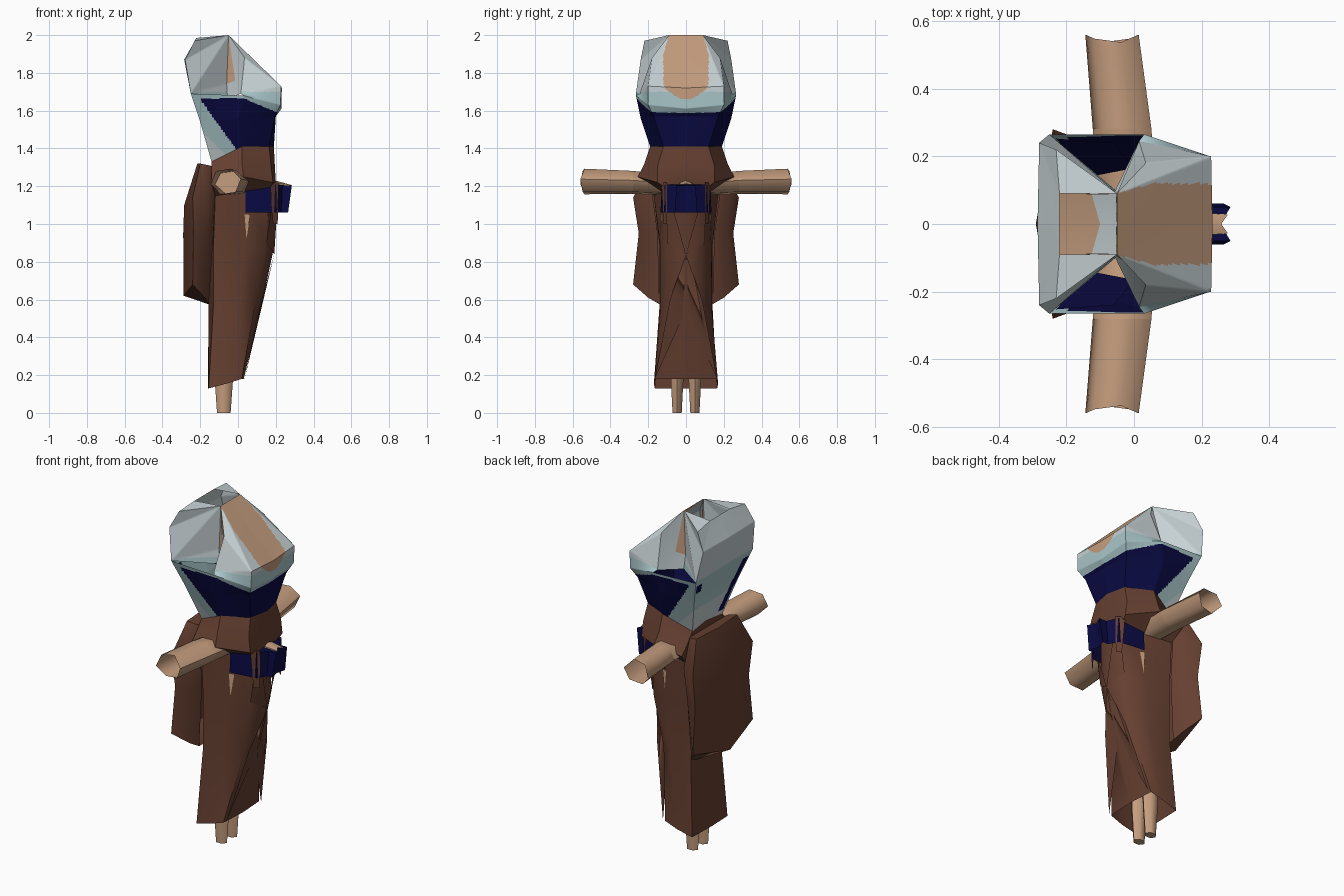
import bpy, bmesh, math

cube = bpy.data.objects.get("Cube")
if cube:
    bpy.data.objects.remove(cube)


def material(name, r, g, b):
    m = bpy.data.materials.new(name)
    m.use_nodes = True
    m.diffuse_color = (r, g, b, 1)
    node = next(n for n in m.node_tree.nodes if n.type == 'BSDF_PRINCIPLED')
    node.inputs["Base Color"].default_value = (r, g, b, 1)
    node.inputs["Roughness"].default_value = 0.8
    return m


BROWN = material("brown cloth", 0.13, 0.05, 0.03)
SKIN = material("skin", 0.56, 0.34, 0.21)
NAVY = material("navy cloth", 0.003, 0.003, 0.055)
WHITE = material("pale cloth", 0.57, 0.64, 0.66)
BLUE = material("light blue cloth", 0.40, 0.57, 0.59)


def build(name, faces, mats, cuts=0, rule=None, fix=True, angle=45):
    """Make an object from a list of polygons given as points."""
    bm = bmesh.new()
    for f in faces:
        bm.faces.new([bm.verts.new(p) for p in f])
    bmesh.ops.remove_doubles(bm, verts=bm.verts[:], dist=0.0005)
    if fix:
        bmesh.ops.recalc_face_normals(bm, faces=bm.faces[:])
    if cuts:
        bmesh.ops.subdivide_edges(bm, edges=bm.edges[:], cuts=cuts, use_grid_fill=True)
    if rule:
        for f in bm.faces:
            f.material_index = rule(f.calc_center_median())
    me = bpy.data.meshes.new(name)
    bm.to_mesh(me)
    bm.free()
    for m in mats:
        me.materials.append(m)
    ob = bpy.data.objects.new(name, me)
    bpy.context.collection.objects.link(ob)
    bpy.ops.object.select_all(action='DESELECT')
    ob.select_set(True)
    bpy.context.view_layer.objects.active = ob
    bpy.ops.object.shade_smooth_by_angle(angle=math.radians(angle))


def mirror(faces):
    return faces + [[(x, -y, z) for x, y, z in reversed(f)] for f in faces]


def loft(rings, closed=False):
    """Quads between successive rings of points."""
    out = []
    for a, b in zip(rings, rings[1:]):
        n = len(a)
        for i in range(n if closed else n - 1):
            j = (i + 1) % n
            out.append([a[i], a[j], b[j], b[i]])
    return out


# Torso: half rings run front centre, front corner, side, back corner, back centre
waist = [(.19, 0, 1.41), (.165, .12, 1.41), (.02, .19, 1.41), (-.14, .14, 1.33), (-.13, 0, 1.34)]
ribs = [(.2, 0, 1.57), (.195, .17, 1.57), (.0, .24, 1.56), (-.2, .21, 1.54), (-.19, 0, 1.54)]
bust = [(.23, 0, 1.61), (.225, .2, 1.63), (.03, .265, 1.68), (-.25, .265, 1.69), (-.25, 0, 1.69)]
_, chest, side, back, back_mid = bust
chest_mid, chest_top = (.232, 0, 1.72), (.228, .2, 1.73)
cheek, side_top = (.035, .18, 1.88), (.015, .245, 1.69)
neck_mid, neck = (-.05, 0, 2), (-.05, .09, 2)
fold, fold_front, fold_low = (-.06, .09, 1.74), (-.015, .12, 1.76), (-.055, .1, 1.66)
blade, blade_mid = (-.28, .24, 1.87), (-.285, 0, 1.87)
shoulder, rim, rim_mid = (-.23, .22, 1.97), (-.22, .09, 1.985), (-.22, 0, 1.985)

torso = loft([waist, ribs, bust]) + [
    [bust[0], chest, chest_top, chest_mid],
    [chest, side, side_top, chest_top],
    [chest_mid, chest_top, neck, neck_mid],
    [chest_top, cheek, neck],
    [chest_top, side_top, cheek],
    [neck, fold, back],
    [fold, fold_low, back],
    [neck, back, blade],
    [neck, blade, shoulder],
    [neck, shoulder, rim],
    [back, back_mid, blade_mid, blade],
    [blade, blade_mid, rim_mid, rim],
    [blade, rim, shoulder],
]


def torso_colour(c):
    x, y, z = c.x, abs(c.y), c.z
    stripe = .09 + .03 * min(1, (2 - z) / .1) - 12 * max(0, 1.75 - z) ** 2
    if x > -.05 and x + z > 1.87 and z > 1.66 and y < stripe:
        return 3
    if z < 1.665 - .42 * max(0, x - .03) and x > -.02 - .72 * (z - 1.41):
        return 2
    # Dark stripe beside the back corner
    corner = .14 + .35 * (z - 1.33)
    if x < -.13 and corner - .06 < y < corner - .015 and (1.36 if c.y < 0 else 1.6) < z < 1.66:
        return 2
    return 1 if z < 1.7 and x + z > 1.3 else 0


build("torso", mirror(torso), [WHITE, BLUE, NAVY, SKIN], 23, torso_colour)

# Shoulder folds: pale wall with a narrow wedge of skin, and a dark lining below
build("fold_walls", mirror([
    [neck, cheek, side_top, fold_front],
    [fold, fold_front, side_top, fold_low]]), [WHITE], fix=False)
build("neck_folds", mirror([[neck, fold_front, fold]]), [SKIN], fix=False)
build("sleeve_lining", mirror([
    [(-.23, .252, 1.675), (-.06, .24, 1.66), (0, .165, 1.45), (-.13, .14, 1.42)]]), [NAVY], fix=False)

# Skin inside the neck opening, with a pale collar edge
build("neck_inside", mirror([[(-.26, 0, 1.83), (-.26, .1, 1.83), (-.125, .088, 1.79), (-.1, 0, 1.76)]]), [SKIN])
build("collar_inside", mirror([[(-.1, 0, 1.76), (-.125, .088, 1.79), (-.052, .09, 1.75), (-.052, 0, 1.75)]]), [WHITE])

# Flared hip cloth and long skirt
skirt = [
    waist,
    [(.195, 0, 1.31), (.175, .15, 1.31), (.02, .22, 1.32), (-.14, .19, 1.27), (-.14, 0, 1.27)],
    [(.2, 0, 1.22), (.185, .15, 1.22), (.03, .255, 1.25), (-.14, .24, 1.22), (-.15, 0, 1.21)],
    [(.19, 0, 1.17), (.165, .08, 1.17), (.05, .12, 1.17), (-.12, .17, 1.15), (-.15, 0, 1.15)],
    [(.185, 0, .85), (.15, .09, .87), (.03, .135, .88), (-.13, .14, .88), (-.15, 0, .88)],
    [(.125, 0, .57), (.09, .08, .57), (0, .135, .57), (-.13, .14, .57), (-.155, 0, .57)],
    [(.03, 0, .18), (.02, .165, .18), (-.06, .17, .155), (-.155, .165, .13), (-.16, 0, .13)],
]
build("skirt", mirror(loft(skirt)), [BROWN])

# Crossing front folds of the skirt, and the straps holding the wrap
build("skirt_folds", mirror([
    [(.193, .1, 1.2), (.205, .06, 1.05), (.192, 0, .84), (.15, .1, .9)],
    [(.192, 0, .84), (.13, .085, .6), (.035, .165, .18), (.1, .02, .5)],
    [(.17, .13, 1.22), (.215, .1, 1.22), (.21, .1, 1.0), (.185, .12, 1.0)]]), [BROWN], fix=False)

# Slits showing the legs
build("leg_slits", mirror([
    [(.035, .135, 1.05), (.065, .126, 1.05), (.045, .135, .92)]]), [SKIN], fix=False)

# Back drape: half rings run inner edge, side, outer corner, centre ridge
drape = [
    [(-.13, .15, 1.3), (-.15, .18, 1.31), (-.2, .19, 1.32), (-.215, 0, 1.32)],
    [(-.12, .18, 1.17), (-.16, .25, 1.16), (-.24, .28, 1.14), (-.285, 0, 1.1)],
    [(-.13, .15, .95), (-.16, .215, .95), (-.235, .25, .95), (-.29, 0, .95)],
    [(-.155, .14, .575), (-.175, .2, .61), (-.24, .28, .68), (-.288, 0, .62)],
]
hem_in, hem_side, hem_out, hem_mid = drape[-1]
build("back_drape", mirror(loft(drape) + [
    drape[0] + [(-.13, 0, 1.3)],
    [hem_in, hem_side, hem_out, hem_mid],
    [hem_in, hem_mid, (-.155, 0, .575)]]), [BROWN])

# Front wrap with a strip of skin on top
wrap = [[(.04, .128, 1.215), (.2, .112, 1.21), (.235, .05, 1.205), (.285, .05, 1.205), (.255, 0, 1.205)],
        [(.04, .135, 1.06), (.2, .115, 1.06), (.23, .06, 1.06), (.265, .06, 1.06), (.25, 0, 1.06)]]
build("front_wrap", mirror(loft(wrap) + [wrap[0][1:] + [(.19, 0, 1.21)]]), [NAVY])
build("wrap_hands", mirror([
    [(.18, .035, 1.22), (.277, .028, 1.208), (.258, 0, 1.212), (.18, 0, 1.235)],
    [(.18, .035, 1.22), (.277, .028, 1.208), (.24, .03, 1.17)]]), [SKIN], fix=False)


# Arms: six sided tubes reaching out to each side, open at the end
def arm_ring(y, cx, cz, rx, rz, notch=0):
    ring = []
    for i in range(6):
        a = math.radians(60 * i + 10)
        ring.append((cx + rx * math.cos(a), y + notch * abs(math.cos(a)), cz + rz * math.sin(a)))
    return ring


arm = [arm_ring(.08, -.02, 1.205, .085, .055),
       arm_ring(.28, -.035, 1.22, .088, .065),
       arm_ring(.525, -.065, 1.225, .08, .072, .035)]
for s, name in ((1, "left_arm"), (-1, "right_arm")):
    tube = [[(x, s * y, z) for x, y, z in r] for r in arm]
    build(name, loft(tube, True) + [tube[1]], [SKIN], fix=False, angle=70)

# Feet: narrow tapered stumps below the hem
for s, name in ((1, "left_foot"), (-1, "right_foot")):
    foot = []
    for z, rx, ry in ((.35, .055, .045), (.17, .048, .038), (0, .036, .028)):
        foot.append([(-.075 + rx * math.cos(math.pi * i / 3),
                      s * .047 + ry * math.sin(math.pi * i / 3), z) for i in range(6)])
    build(name, loft(foot, True) + [foot[-1]], [SKIN], angle=70)
